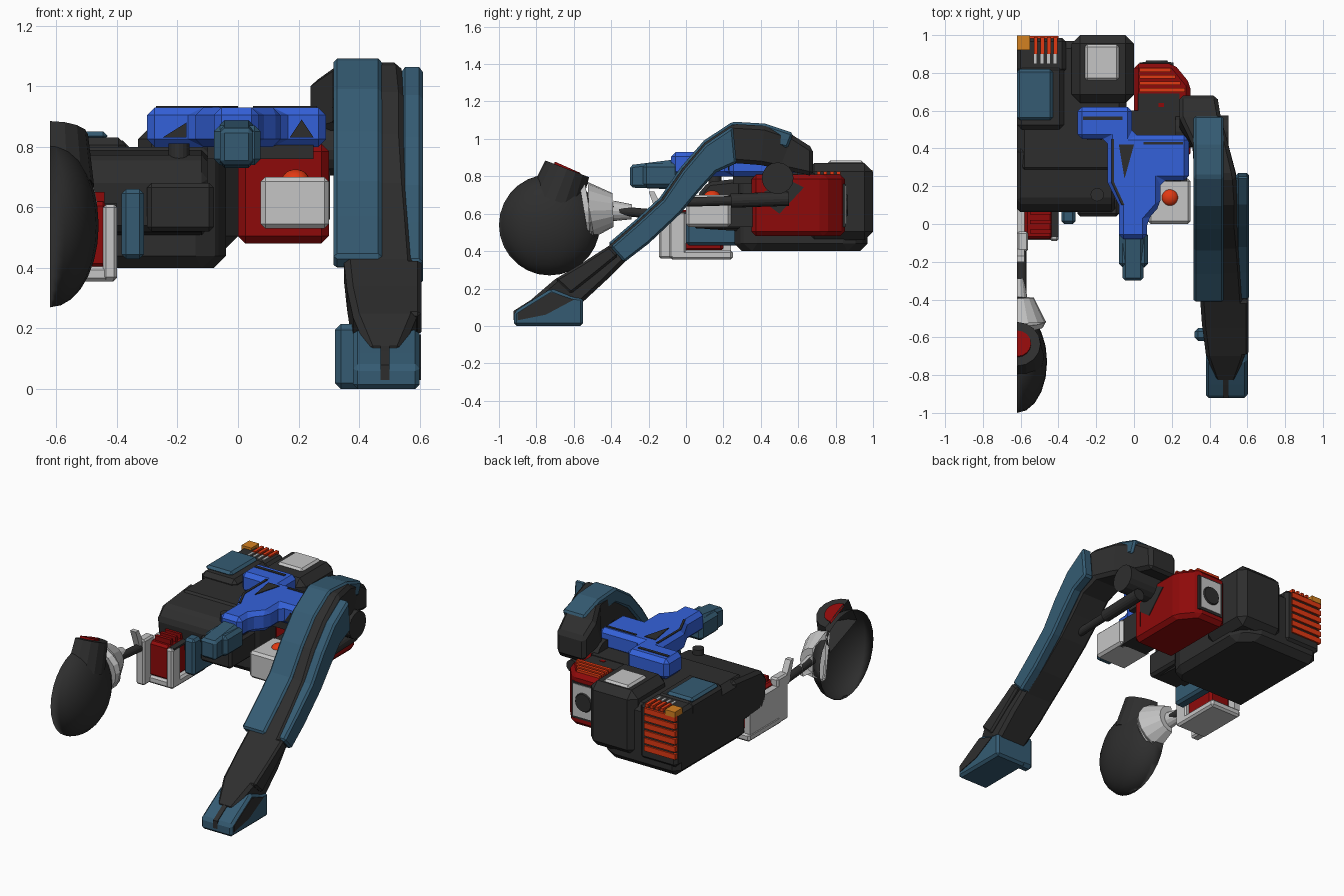
import bpy, bmesh, math
from mathutils import Vector, Matrix

cube = bpy.data.objects.get("Cube")
if cube:
    bpy.data.objects.remove(cube, do_unlink=True)


def material(name, r, g, b):
    m = bpy.data.materials.new(name)
    m.use_nodes = True
    m.diffuse_color = (r, g, b, 1)
    m.node_tree.nodes["Principled BSDF"].inputs["Base Color"].default_value = (r, g, b, 1)
    return m


dark = material("charcoal", .027, .027, .027)
steel = material("steel blue", .035, .105, .17)
blue = material("bright blue", .034, .12, .7)
red = material("deep red", .27, .003, .003)
pale = material("pale grey", .56, .56, .56)
ember = material("orange red", .75, .04, .006)
amber = material("amber", .65, .22, .015)

CUT = -.62  # flat inner side where the model ends


def finish(name, bm, mat, bevel=0, cut=False):
    if cut:
        bmesh.ops.bisect_plane(bm, geom=bm.verts[:] + bm.edges[:] + bm.faces[:],
                               plane_co=(CUT, 0, 0), plane_no=(-1, 0, 0), clear_outer=True)
    bmesh.ops.recalc_face_normals(bm, faces=bm.faces)
    mesh = bpy.data.meshes.new(name)
    bm.to_mesh(mesh)
    bm.free()
    mesh.materials.append(mat)
    ob = bpy.data.objects.new(name, mesh)
    bpy.context.collection.objects.link(ob)
    if bevel:
        mod = ob.modifiers.new("chamfer", "BEVEL")
        mod.width = bevel
        mod.segments = 1
        mod.limit_method = "ANGLE"
    return ob


def prism(name, outline, axis, a, b, mat, bevel=0):
    """Extrude a 2D outline along one axis from a to b."""
    def place(p, t):
        return {"x": (t, *p), "y": (p[0], t, p[1]), "z": (*p, t)}[axis]
    bm = bmesh.new()
    ends = [[bm.verts.new(place(p, t)) for p in outline] for t in (a, b)]
    n = len(outline)
    for ring in ends:
        bm.faces.new(ring)
    for i in range(n):
        j = (i + 1) % n
        bm.faces.new((ends[0][i], ends[0][j], ends[1][j], ends[1][i]))
    return finish(name, bm, mat, bevel)


def box(name, x, y, z, mat, bevel=0):
    outline = [(x[0], y[0]), (x[1], y[0]), (x[1], y[1]), (x[0], y[1])]
    return prism(name, outline, "z", *z, mat, bevel)


def rod(name, start, end, r, mat, r2=None, sides=16, cut=False):
    start, end = Vector(start), Vector(end)
    d = end - start
    bm = bmesh.new()
    turn = Matrix.Translation((start + end) / 2) @ d.to_track_quat("Z", "Y").to_matrix().to_4x4()
    bmesh.ops.create_cone(bm, cap_ends=True, segments=sides, radius1=r,
                          radius2=r if r2 is None else r2, depth=d.length, matrix=turn)
    return finish(name, bm, mat, cut=cut)


def ball(name, centre, size, mat, cut=False):
    bm = bmesh.new()
    bmesh.ops.create_uvsphere(bm, u_segments=20, v_segments=14, radius=1)
    bmesh.ops.transform(bm, verts=bm.verts, matrix=Matrix.Translation(centre) @ Matrix.Diagonal((*size, 1)))
    ob = finish(name, bm, mat, cut=cut)
    for p in ob.data.polygons:
        p.use_smooth = True


# Leg sections from hip to toe: top edge y z, bottom edge y z, inner and outer x
LEG = [(.68, .95, .68, .8, .24, .44), (.57, 1.02, .5, .84, .24, .46),
       (.42, 1.07, .4, .86, .31, .5), (.25, 1.08, .27, .87, .32, .54),
       (.1, .98, .16, .82, .33, .55), (-.02, .84, .07, .72, .33, .55),
       (-.13, .68, -.03, .6, .34, .56), (-.26, .56, -.2, .44, .35, .57),
       (-.41, .43, -.33, .34, .35, .58), (-.55, .34, -.42, .25, .36, .59),
       (-.7, .25, -.56, .12, .38, .59), (-.84, .13, -.7, .04, .43, .54)]


def leg_part(name, sections, mat, x=None, lift=0, depth=1, bevel=.02):
    """Loft rectangles through leg sections; lift raises the top, depth sets thickness."""
    bm = bmesh.new()
    rings = []
    for ty, tz, by, bz, x0, x1 in sections:
        top, low = Vector((0, ty, tz)), Vector((0, by, bz))
        low = top.lerp(low, depth)
        top += (top - low).normalized() * lift
        x0, x1 = x or (x0, x1)
        rings.append([bm.verts.new((px, p.y, p.z)) for px, p in
                      ((x0, top), (x1, top), (x1, low), (x0, low))])
    for a, b in zip(rings, rings[1:]):
        for i in range(4):
            j = (i + 1) % 4
            bm.faces.new((a[i], a[j], b[j], b[i]))
    bm.faces.new(rings[0])
    bm.faces.new(rings[-1])
    return finish(name, bm, mat, bevel)


leg_part("leg_core", LEG, dark)
leg_part("leg_inner_armour", LEG[1:9], steel, (.315, .475), .012, .4, .012)
leg_part("leg_outer_armour", LEG[3:9], steel, (.54, .61), -.01, 1, .012)
leg_part("ankle_ridge", LEG[8:11], dark, (.54, .605), 0, .6, .012)

# Foot, toe groove and ankle cuff
prism("foot", [(-.92, 0), (-.92, .075), (-.85, .12), (-.72, .2), (-.62, .16), (-.55, .15), (-.55, 0)],
      "x", .38, .6, steel, .015)
prism("toe_groove", [(-.922, .03), (-.922, .08), (-.85, .126), (-.72, .206), (-.72, .16)],
      "x", .47, .5, dark)
prism("toe_side_mark", [(-.9, .03), (-.9, .07), (-.72, .18), (-.6, .14), (-.75, .06)],
      "x", .6, .604, dark)
box("ankle_cuff", (.32, .52), (-.62, -.55), (0, .215), steel, .02)

# Hip joint and strut
rod("hip_joint", (.22, .49, .79), (.5, .49, .79), .085, dark)
rod("strut_sleeve", (.42, .55, .68), (.42, .24, .67), .038, dark)
rod("strut_rod", (.42, .26, .67), (.42, -.08, .66), .025, dark)

# Main hull
prism("hull_lower", [(CUT, .26), (-.1, .26), (-.04, .34), (-.04, .88), (-.14, .97), (CUT, .97)],
      "z", .4, .8, dark, .04)
prism("hull_front", [(.08, .52), (.06, .7), (.12, .77), (.4, .8), (.4, .5)],
      "x", CUT, -.1, dark, .02)
box("front_housing", (-.3, -.08), (.04, .3), (.52, .68), dark, .015)
box("rear_block", (-.33, 0), (.64, 1), (.46, .87), dark, .045)
box("side_block", (CUT, -.37), (.5, .84), (.7, .83), dark, .025)
box("vent_block", (CUT, -.36), (.8, .985), (.47, .82), dark, .02)
rod("hull_knob", (-.195, .155, .76), (-.195, .155, .81), .035, dark)
box("rear_hatch", (-.26, -.08), (.76, .95), (.86, .885), pale, .02)
box("upper_plate", (CUT, -.43), (.55, .82), (.82, .85), steel, .015)

# Rear vents
for i in range(6):
    z = .53 + i * .048
    box("vent_bar", (CUT, -.4), (.97, .995), (z, z + .034), ember)
for i in range(4):
    x = -.53 + i * .035
    box("vent_top_bar", (x, x + .02), (.9, .99), (.81, .83), ember)
    box("vent_clip", (x, x + .015), (.85, .9), (.81, .826), pale)
box("vent_lamp", (CUT, -.55), (.92, .998), (.8, .835), amber)

# Red engine pod with rear nozzle
prism("engine_box", [(0, .35), (.3, .35), (.3, .74), (.21, .85), (0, .85)],
      "z", .48, .81, red, .025)
box("engine_top_panel", (.02, .24), (.46, .69), (.81, .816), dark)
for i in range(3):
    box("engine_panel_mark", (.13, .16), (.5 + i * .06, .52 + i * .06), (.816, .819), red)
for i in range(4):
    y = .7 + i * .035
    box("engine_rib", (.03, .27 - i * .025), (y, y + .02), (.79, .825), ember)
prism("engine_side_mark", [(.42, .56), (.42, .66), (.5, .6), (.63, .74), (.57, .77), (.42, .72)],
      "x", .3, .304, dark)
box("nozzle_frame", (.03, .21), (.84, .854), (.53, .76), dark)
box("nozzle_plate", (.045, .195), (.84, .858), (.545, .75), pale)
rod("nozzle", (.12, .85, .645), (.12, .866, .645), .065, dark, .055)

# Pale front box with warning lamp
box("front_box", (.075, .3), (0, .24), (.53, .7), pale, .015)
box("front_box_mount", (.1, .28), (.2, .38), (.53, .7), dark)
ball("warning_lamp", (.19, .14, .69), (.045, .045, .035), ember)

# Bright blue turret with steel nose
head = [(-.3, .62), (-.01, .62), (-.01, .47), (.29, .47), (.29, .23), (.14, .23), (.14, .1),
        (.07, .02), (.07, -.08), (-.08, -.08), (-.08, .1), (-.14, .22), (-.14, .45), (-.3, .45)]
prism("turret", head, "z", .8, .93, blue, .025)
prism("turret_inlay", [(-.08, .42), (.0, .42), (-.05, .24)], "z", .93, .934, dark)
prism("turret_edge_strip", [(-.12, .45), (-.105, .45), (-.105, .22), (-.05, .1), (-.065, .1), (-.12, .22)],
      "z", .93, .934, dark)
box("turret_rear_strip", (-.27, -.06), (.55, .57), (.93, .934), dark)
box("turret_side_strip", (.05, .26), (.42, .435), (.93, .934), dark)
prism("turret_front_mark", [(.17, .83), (.25, .83), (.21, .89)], "y", .225, .231, dark)
prism("turret_left_mark", [(-.25, .83), (-.17, .83), (-.17, .88)], "y", .444, .45, dark)
box("turret_neck", (-.1, .25), (.25, .6), (.76, .82), dark)
prism("turret_nose", [(-.3, .74), (-.3, .86), (-.06, .89), (-.06, .73)], "x", -.06, .05, steel, .015)
box("nose_cheeks", (-.08, .075), (-.23, -.04), (.74, .87), steel, .02)

# Lower intake: red ribbed core held by pale posts and rails
box("intake_core", (-.58, -.43), (-.08, .2), (.4, .62), red, .015)
for i in range(5):
    y = -.05 + i * .05
    box("intake_rib", (-.55, -.44), (y, y + .022), (.61, .65), red)
box("intake_rim", (-.44, -.4), (-.07, .2), (.6, .612), dark)
box("intake_base", (CUT, -.4), (-.085, .25), (.355, .405), pale, .012)
box("intake_side_post", (-.445, -.4), (-.09, 0), (.36, .61), pale, .01)
box("intake_inner_post", (CUT, -.56), (-.145, -.04), (.36, .65), pale, .01)
box("intake_inner_side", (CUT, -.58), (-.05, .24), (.4, .6), pale)
box("intake_guard", (-.385, -.31), (0, .3), (.43, .66), steel, .015)

# Cut dome pod with hatch, collar and neck
ball("dome", (CUT, -.73, .54), (.16, .27, .27), dark, True)
rod("dome_hatch", (CUT, -.7, .67), (CUT, -.635, .84), .145, dark, .125, cut=True)
rod("hatch_lamp", (CUT, -.64, .83), (CUT, -.632, .848), .075, red, cut=True)
rod("dome_collar", (CUT, -.52, .615), (CUT, -.39, .62), .155, pale, .09, cut=True)
rod("collar_lip", (CUT, -.545, .61), (CUT, -.515, .615), .14, pale, .155, cut=True)
rod("neck", (-.595, -.42, .62), (-.595, -.08, .59), .025, dark)
rod("neck_ring", (CUT, -.39, .615), (CUT, -.29, .61), .055, pale, .04, cut=True)
prism("neck_fin", [(-.15, .58), (-.2, .72), (-.17, .72), (-.1, .58)], "x", CUT, -.58, pale)
